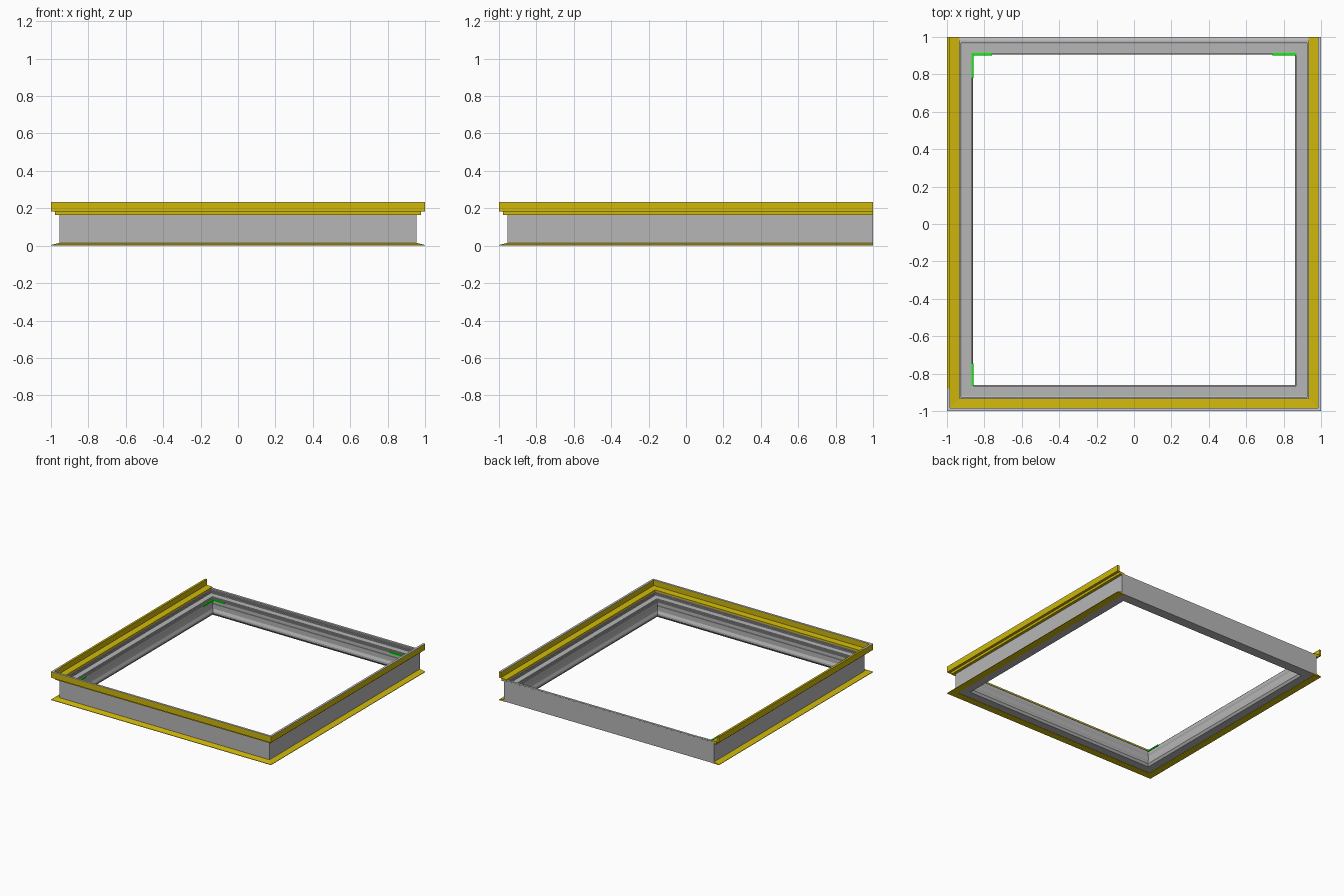
import bpy, bmesh

if "Cube" in bpy.data.objects:
    bpy.data.objects.remove(bpy.data.objects["Cube"])


def material(name, rgb):
    m = bpy.data.materials.new(name)
    m.diffuse_color = (*rgb, 1)
    m.use_nodes = True
    m.node_tree.nodes["Principled BSDF"].inputs["Base Color"].default_value = m.diffuse_color
    return m


yellow = material("yellow", (0.62, 0.475, 0.003))
green = material("green", (0.0, 1.0, 0.0))
grey = material("mid_grey", (0.47, 0.47, 0.47))
light = material("light_grey", (0.75, 0.75, 0.75))

BACK = 0.045  # the plain back wall sits this much further out


def corner(sx, sy):
    """Mitred corner: profile distance d -> plan position."""
    return lambda d: (sx * d, sy * d + (BACK if sy > 0 else 0))


def end(sx, y=1.0):
    """Square-cut end of a side rail."""
    return lambda d: (sx * d, y)


def sweep(name, profile, stations, closed=False, mat=None):
    """Sweep a closed (distance, height) profile through plan stations."""
    bm = bmesh.new()
    rings = [[bm.verts.new((*s(d), z)) for d, z in profile] for s in stations]
    n = len(profile)
    pairs = list(zip(rings, rings[1:]))
    if closed:
        pairs.append((rings[-1], rings[0]))
    else:
        bm.faces.new(rings[0])
        bm.faces.new(rings[-1])
    for a, b in pairs:
        for i in range(n):
            j = (i + 1) % n
            bm.faces.new((a[i], a[j], b[j], b[i]))
    bmesh.ops.recalc_face_normals(bm, faces=bm.faces)
    me = bpy.data.meshes.new(name)
    bm.to_mesh(me)
    bm.free()
    ob = bpy.data.objects.new(name, me)
    bpy.context.collection.objects.link(ob)
    if mat:
        me.materials.append(mat)
    return ob


def box(name, lo, hi, mat=None):
    bpy.ops.mesh.primitive_cube_add(size=1, location=[(a + b) / 2 for a, b in zip(lo, hi)])
    ob = bpy.context.object
    ob.name = name
    ob.scale = [b - a for a, b in zip(lo, hi)]
    if mat:
        ob.data.materials.append(mat)
    return ob


ring = [corner(-1, 1), corner(-1, -1), corner(1, -1), corner(1, 1)]
three_sides = [end(-1), corner(-1, -1), corner(1, -1), end(1)]

# Main frame with finely stepped inner rebate
sweep("main_frame", [
    (0.955, 0.002), (0.955, 0.172), (0.934, 0.172), (0.934, 0.165),
    (0.929, 0.165), (0.929, 0.157), (0.924, 0.157), (0.924, 0.148),
    (0.919, 0.146), (0.881, 0.146), (0.881, 0.141), (0.876, 0.141), (0.876, 0.136),
    (0.871, 0.136), (0.871, 0.131), (0.865, 0.131),
    (0.865, 0.105), (0.871, 0.090), (0.871, 0.055), (0.862, 0.035),
    (0.862, 0.020), (0.875, 0.002)], ring, closed=True, mat=grey)

# Yellow top flashing: ledge and upstand on front and both sides
sweep("top_flashing", [
    (0.934, 0.165), (0.978, 0.165), (0.978, 0.184), (1.000, 0.184),
    (1.000, 0.231), (0.983, 0.231), (0.983, 0.188), (0.934, 0.184)],
    three_sides, mat=yellow)

# Upstand caps: grey on front and right, yellow on the left
cap = [(0.983, 0.231), (1.000, 0.231), (1.000, 0.234), (0.983, 0.234)]
sweep("upstand_cap", cap, [end(-1, -0.88), corner(-1, -1), corner(1, -1), end(1)], mat=light)
sweep("left_upstand_cap", cap, [end(-1), end(-1, -0.88)], mat=yellow)

# Light top edge of the plain back wall
box("back_top_edge", (-0.934, 0.982, 0.17), (0.934, 0.9995, 0.178), light)

# Tapered bottom skirt on the same three sides
sweep("bottom_skirt", [(0.940, 0.0), (1.000, 0.0), (1.000, 0.004), (0.955, 0.015), (0.940, 0.015)],
      three_sides, mat=yellow)

# Small green seal strips near three inner corners
Z0, Z1 = 0.124, 0.134
box("seal_back_left", (-0.868, 0.902, Z0), (-0.76, 0.914, Z1), green)
box("seal_back_right", (0.74, 0.902, Z0), (0.868, 0.914, Z1), green)
box("seal_left_back", (-0.870, 0.78, Z0), (-0.858, 0.912, Z1), green)
box("seal_left_front", (-0.870, -0.866, Z0), (-0.858, -0.745, Z1), green)
